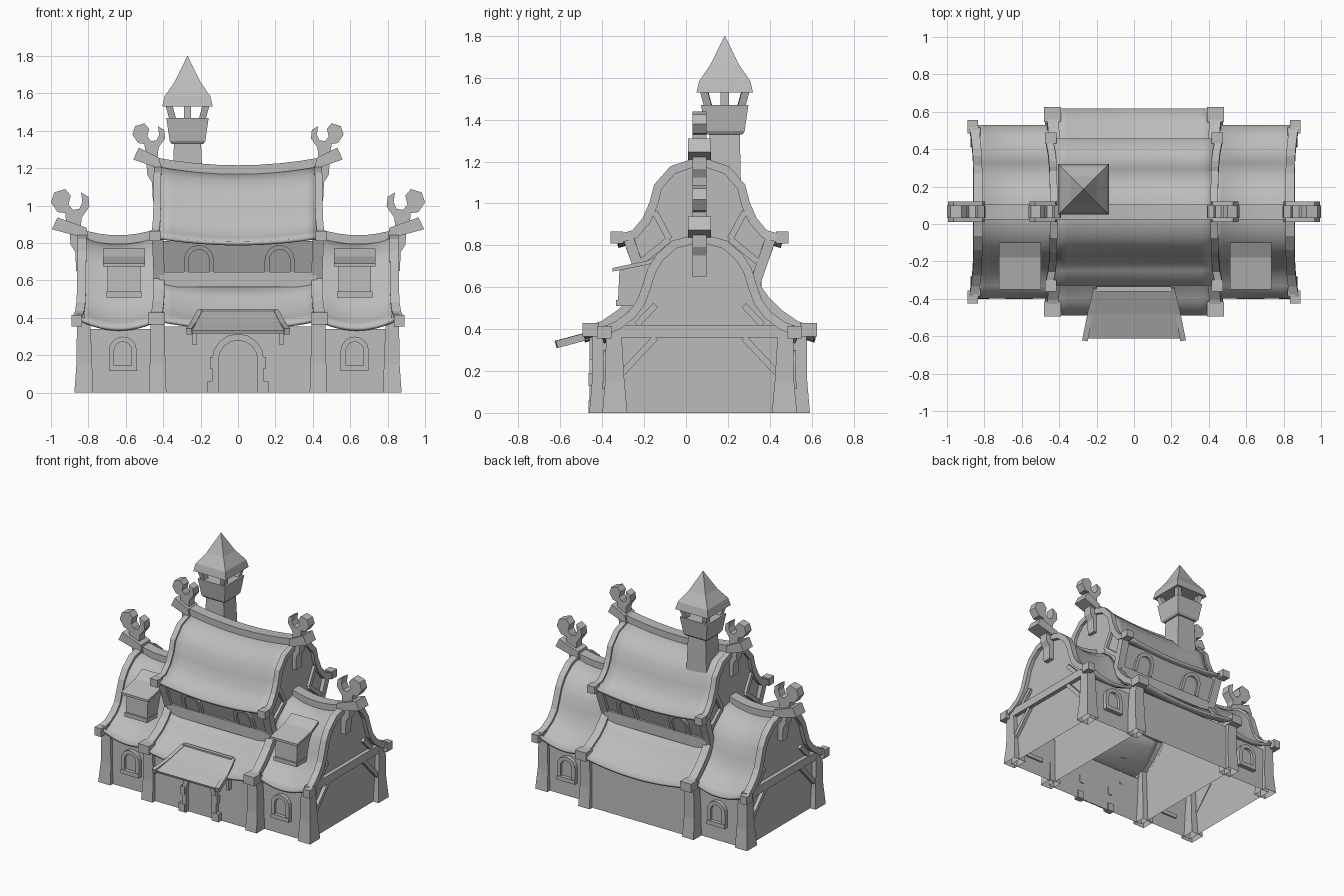
import bpy, bmesh
from math import cos, sin, pi
from mathutils import Vector

if "Cube" in bpy.data.objects:
    bpy.data.objects.remove(bpy.data.objects["Cube"])

grey = bpy.data.materials.new("plain grey")
grey.use_nodes = True
grey.diffuse_color = (0.5, 0.5, 0.5, 1)
grey.node_tree.nodes["Principled BSDF"].inputs["Base Color"].default_value = (0.5, 0.5, 0.5, 1)

C = 0.065  # ridge line in y
SIDES = ((1, "left"), (-1, "right"))
FACES = ((-1, "front"), (1, "back"))


def make(name, verts, faces, smooth=False, thick=0):
    me = bpy.data.meshes.new(name)
    me.from_pydata([tuple(v) for v in verts], [], faces)
    bm = bmesh.new()
    bm.from_mesh(me)
    bmesh.ops.recalc_face_normals(bm, faces=bm.faces)
    bm.to_mesh(me)
    bm.free()
    me.materials.append(grey)
    ob = bpy.data.objects.new(name, me)
    bpy.context.collection.objects.link(ob)
    if thick:
        mod = ob.modifiers.new("thickness", 'SOLIDIFY')
        mod.thickness = thick
        mod.offset = 0
    if smooth:
        bpy.ops.object.select_all(action='DESELECT')
        ob.select_set(True)
        bpy.context.view_layer.objects.active = ob
        bpy.ops.object.shade_smooth_by_angle(angle=0.7)


def loft(name, rings, caps=(True, True)):
    """Skin closed rings that all have the same number of points."""
    n = len(rings[0])
    faces = [(i * n + k, i * n + (k + 1) % n, (i + 1) * n + (k + 1) % n, (i + 1) * n + k)
             for i in range(len(rings) - 1) for k in range(n)]
    if caps[0]:
        faces.append(tuple(range(n)))
    if caps[1]:
        faces.append(tuple(range((len(rings) - 1) * n, len(rings) * n)))
    make(name, [p for r in rings for p in r], faces)


def rect(cx, cy, z, hx, hy):
    return [(cx + a * hx, cy + b * hy, z) for a, b in ((-1, -1), (1, -1), (1, 1), (-1, 1))]


def box(name, x0, x1, y0, y1, z0, z1):
    c = ((x0 + x1) / 2, (y0 + y1) / 2)
    h = (abs(x1 - x0) / 2, abs(y1 - y0) / 2)
    loft(name, [rect(*c, z, *h) for z in (z0, z1)])


def prism_x(name, poly, x0, x1):
    loft(name, [[(x, y, z) for y, z in poly] for x in (x0, x1)])


def prism_y(name, poly, y0, y1):
    loft(name, [[(x, y, z) for x, z in poly] for y in (y0, y1)])


def bar(name, p, q, w, h, up=(0, 0, 1)):
    p, q = Vector(p), Vector(q)
    side = (q - p).cross(Vector(up)).normalized()
    top = side.cross(q - p).normalized()
    ring = [side * a * w / 2 + top * b * h / 2 for a, b in ((-1, -1), (1, -1), (1, 1), (-1, 1))]
    loft(name, [[o + r for r in ring] for o in (p, q)])


def full(half):
    return [(-d, z) for d, z in half] + [(d, z) for d, z in reversed(half[:-1])]


def roof(name, prof, x0, x1, sag):
    """Sagging shell: cross-section swept along x."""
    n, m = len(prof), 13
    verts = []
    for i in range(m):
        u = 2 * i / (m - 1) - 1
        x = (x0 + x1) / 2 + u * (x1 - x0) / 2
        verts += [(x, C + d, z - sag * (1 - u * u)) for d, z in prof]
    faces = [(i * n + k, i * n + k + 1, (i + 1) * n + k + 1, (i + 1) * n + k)
             for i in range(m - 1) for k in range(n - 1)]
    make(name, verts, faces, True, 0.02)


def barge(name, prof, s, x0, x1, flare=0.025):
    """Board following the roof edge, leaning outward at the eaves."""
    far = max(abs(d) for d, z in prof)
    rings = []
    for i, (d, z) in enumerate(prof):
        a, b = prof[max(i - 1, 0)], prof[min(i + 1, len(prof) - 1)]
        t = Vector((b[0] - a[0], b[1] - a[1])).normalized()
        nrm = Vector((-t.y, t.x))
        if nrm.y < 0:
            nrm = -nrm
        f = flare * (d / far) ** 4
        rings.append([(s * (x + f), C + d + nrm.x * o, z + nrm.y * o)
                      for x, o in ((x0, -0.022), (x1, -0.022), (x1, 0.02), (x0, 0.02))])
    loft(name, rings)


def arch(name, cx, y, s, z0, top, hw, frame, proud=0.03, tilt=0):
    """Arched surround with a thin infill panel; s is the facing in y."""
    def outline(h, grow):
        zc = top - hw
        pts = [(cx - h, z0), (cx - h, zc)]
        pts += [(cx - h * cos(pi * k / 8), zc + (hw - grow) * sin(pi * k / 8)) for k in range(1, 8)]
        return pts + [(cx + h, zc), (cx + h, z0)]

    def at(pts, off):
        return [(x, y + s * (off + tilt * (z - z0)), z) for x, z in pts]
    out, inn = outline(hw, 0), outline(hw - frame, frame)
    loft(name + "_frame", [list(r) for r in zip(at(out, 0), at(out, proud), at(inn, proud), at(inn, 0))])
    loft(name + "_panel", [at(inn, 0), at(inn, 0.008)])


# Roof cross-sections: distance from ridge, height
wing = [(.46, .39), (.39, .42), (.325, .47), (.28, .53), (.255, .60), (.23, .68), (.19, .745), (.12, .805), (0, .838)]
upper = [(.39, .832), (.31, .855), (.255, .92), (.22, 1.0), (.20, 1.08), (.13, 1.16), (0, 1.205)]
lower = [(.55, .39), (.46, .42), (.38, .475), (.315, .54), (.265, .61)]

roof("upper_roof", full(upper), -.43, .43, .035)
for f, fn in FACES:
    roof(fn + "_lower_roof", [(f * d, z) for d, z in lower], -.43, .43, .045)


# Hollow bodies, open underneath: gable faces plus long walls
def body(name, half, gables, x0, x1, walls):
    pts = full(half)
    n = len(pts)
    verts = [(x, C + d, z) for x in (x0, x1) for d, z in pts]
    faces = [tuple(range(g * n, g * n + n)) for g in gables]
    for k in walls:
        for j in (k, n - 2 - k):
            faces.append((j, j + 1, n + j + 1, n + j))
    make(name, verts, faces)


def drop(p):
    return [(d - .005, z - .012) for d, z in p[:-1]] + [(0, p[-1][1] - .012)]


body("main_walls", [(.495, 0), (.485, .355), (.375, .465), (.31, .53), (.262, .60), (.34, .81)]
     + drop(upper)[1:], (0, 1), -.43, .43, (0, 4))
for f, fn in FACES:
    box(fn + "_upper_sill", -.42, .42, C + f * .255, C + f * .295, .565, .645)
    for s, sn in SIDES:
        arch(f"{fn}_{sn}_upper_window", s * .216 + .007, C + f * .277, f, .645, .79, .08, .025, .022, .37)

# Chimney with open lantern and flared cap
cx, cy = -.27, .185
loft("chimney_shaft", [rect(cx, cy, .95, .088, .08), rect(cx, cy, 1.34, .072, .072)])
loft("chimney_head", [rect(cx, cy, z, h, h) for z, h in ((1.33, .085), (1.345, .095), (1.47, .113))])
box("lantern_core", cx - .02, cx + .02, cy - .02, cy + .02, 1.46, 1.55)
for a in (-1, 1):
    for b in (-1, 1):
        bar("lantern_post", (cx + a * .078, cy + b * .078, 1.46), (cx + a * .1, cy + b * .1, 1.54),
            .036, .036, (0, 1, 0))
loft("chimney_cap", [rect(cx, cy, z, h, h) for z, h in
                     ((1.53, .135), (1.585, .122), (1.66, .07), (1.8, .001))])

# Hooked finial outline: outward, up
hook = [(.085, .02), (.07, .065), (.02, .08), (-.005, .05), (.005, .01), (-.015, -.015), (-.045, -.01),
        (-.058, .02), (-.052, .065), (-.085, .045), (-.09, 0), (-.055, -.05), (-.05, -.1), (.015, -.09),
        (.02, -.03), (.055, -.025)]


def ridge_beam(name, pts):
    loft(name, [[(x, C + b * .04, z + a * .024) for a, b in ((-1, -1), (1, -1), (1, 1), (-1, 1))]
                for x, z in pts])


def ridge_end(name, s, ox, oz, k, x0, z0, length, gx):
    block = [(x0, z0 - .04), (x0 + length, z0 + .012), (x0 + length - .03, z0 + .075), (x0 + .01, z0 + .02)]
    prism_y(name + "_ridge_block", [(s * x, z) for x, z in block], C - .055, C + .055)
    prism_y(name + "_finial", [(s * (ox + k * a), oz + k * b) for a, b in hook], C - .033, C + .033)
    bracket = [(gx - .03, z0 - .21), (gx + .015, z0 - .21), (gx + .02, z0 - .11),
               (gx + .045, z0 - .07), (gx + .05, z0), (gx - .03, z0)]
    prism_y(name + "_bracket", [(s * x, z) for x, z in bracket], C - .033, C + .033)


ridge_beam("main_ridge_beam", [(.46 * u / 4, 1.192 + .045 * (u / 4) ** 2) for u in range(-4, 5)])

# Gable braces: part, x, outer point, inner point
braces = (("wall", .84, (.37, .19), (.21, .36)), ("wing_gable", .835, (.30, .42), (.21, .515)),
          ("main_gable_high", .435, (.215, .96), (.145, .83)), ("main_gable_low", .435, (.145, .83), (.28, .72)))

for s, sn in SIDES:
    # Wing shell and ridge
    lo, hi = sorted((s * .43, s * .84))
    roof(sn + "_wing_roof", full(wing), lo, hi, .05)
    body(sn + "_wing_walls", [(.435, 0), (.425, .34)] + drop(wing)[2:],
         (1,), s * .43, s * .83, (0,))
    ridge_beam(sn + "_wing_ridge_beam",
               [(s * (.64 + .052 * u), .818 + .035 * (u / 4) ** 2) for u in range(-4, 5)])
    ridge_end(sn + "_wing", s, .90, .995, 1.17, .80, .862, .195, .85)
    ridge_end(sn + "_main", s, .48, 1.36, 1, .41, 1.235, .15, .44)

    # Edge boards
    barge(sn + "_wing_barge_board", full(wing), s, .81, .858)
    barge(sn + "_upper_barge_board", full(upper), s, .41, .45)
    box(sn + "_gable_beam", s * .82, s * .86, C - .45, C + .45, .36, .42)

    for f, fn in FACES:
        tag = f"{fn}_{sn}"
        barge(tag + "_lower_barge_board", [(f * d, z) for d, z in lower], s, .39, .45)
        box(tag + "_wing_eave_block", s * .835, s * .89, C + f * .42, C + f * .49, .355, .415)
        box(tag + "_lower_eave_block", s * .39, s * .48, C + f * .48, C + f * .56, .365, .43)
        box(tag + "_upper_eave_block", s * .415, s * .475, C + f * .365, C + f * .425, .81, .865)
        # Flared corner posts
        loft(tag + "_wing_post", [rect(s * x, C + f * d, z, hx, hy) for x, d, z, hx, hy in
             ((.825, .405, 0, .05, .06), (.822, .405, .15, .042, .046), (.825, .41, .38, .036, .037))], (False, True))
        loft(tag + "_main_post", [rect(s * .43, C + f * d, z, hx, hy) for d, z, hx, hy in
             ((.475, 0, .047, .052), (.472, .15, .042, .042), (.475, .4, .036, .036))], (False, True))
        bar(tag + "_upper_post", (s * .42, C + f * .255, .59), (s * .43, C + f * .338, .83), .06, .05, (0, 1, 0))
        for part, x, a, b in braces:
            bar(f"{tag}_{part}_brace", (s * x, C + f * a[0], a[1]), (s * x, C + f * b[0], b[1]), .03, .03, (1, 0, 0))
        # Wing windows
        wx = s * .62 + .004
        arch(tag + "_wing_window", wx, C + f * .43, f, .13, .30, .075, .028)
        box(tag + "_wing_window_sill", wx - .075, wx + .075, C + f * .42, C + f * .465, .115, .145)

    # Dormer
    dx = s * .617 + .007
    prism_x(sn + "_dormer", [(-.325, .53), (-.318, .68), (-.18, .71), (-.1, .75), (-.1, .53)], dx - .088, dx + .088)
    box(sn + "_dormer_sill", dx - .094, dx + .094, -.335, -.15, .51, .54)
    prism_x(sn + "_dormer_roof", [(-.35, .675), (-.35, .692), (-.18, .728), (-.1, .772), (-.1, .75), (-.18, .708)],
            dx - .112, dx + .112)

    # Porch rails, struts and door stones
    bar(sn + "_porch_rail", (s * .2, -.34, .43), (s * .235, -.48, .365), .03, .035)
    bar(sn + "_porch_rail_end", (s * .232, -.47, .367), (s * .262, -.62, .327), .03, .035)
    box(sn + "_porch_strut", s * .222, s * .242, -.46, -.42, .255, .36)
    for z, w in ((0, .165), (.13, .15)):
        box(sn + "_door_stone", s * .115, s * w, -.465, -.42, z, z + .06)

# Porch roof and door
make("porch_roof", [(-.2, -.34, .437), (.2, -.34, .437), (.232, -.475, .375), (.255, -.61, .325),
                    (-.255, -.61, .325), (-.232, -.475, .375)], [(0, 1, 2, 5), (5, 2, 3, 4)], thick=.018)
box("porch_top_beam", -.2, .2, -.362, -.335, .41, .448)
arch("door", 0, -.428, -1, 0, .315, .14, .035, .033)
